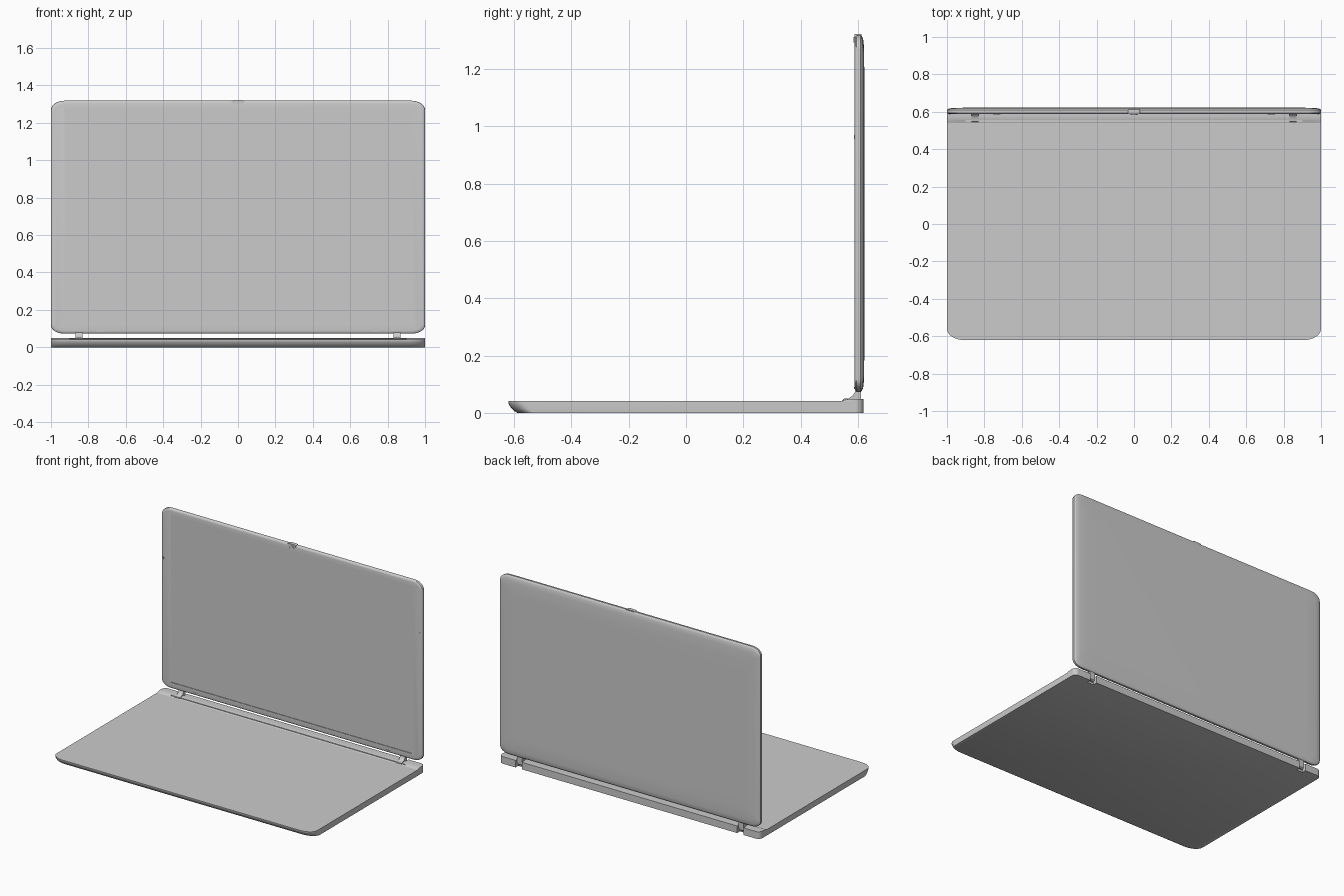
import bpy, bmesh, math

if "Cube" in bpy.data.objects:
    bpy.data.objects.remove(bpy.data.objects["Cube"])


def outline(x, lo, hi, r_lo, r_hi, n=8):
    """Rounded rectangle, separate (rx, ry) radii for low and high corners."""
    pts = []
    for sx, v, sv, (rx, ry), a0 in ((1, lo, -1, r_lo, -90), (1, hi, 1, r_hi, 0),
                                    (-1, hi, 1, r_hi, 90), (-1, lo, -1, r_lo, 180)):
        for i in range(n + 1):
            a = math.radians(a0 + 90 * i / n)
            pts.append((sx * (x - rx) + rx * math.cos(a), v - sv * ry + ry * math.sin(a)))
    return pts


def finish(name, bm, smooth=True):
    bmesh.ops.recalc_face_normals(bm, faces=bm.faces)
    me = bpy.data.meshes.new(name)
    bm.to_mesh(me)
    bm.free()
    ob = bpy.data.objects.new(name, me)
    bpy.context.collection.objects.link(ob)
    if smooth:
        bpy.ops.object.select_all(action='DESELECT')
        ob.select_set(True)
        bpy.context.view_layer.objects.active = ob
        bpy.ops.object.shade_smooth_by_angle(angle=math.radians(35))
    return ob


def loft(name, loops):
    """Skin between closed loops of 3D points and cap both ends."""
    bm = bmesh.new()
    rings = [[bm.verts.new(p) for p in lp] for lp in loops]
    for a, b in zip(rings, rings[1:]):
        for i in range(len(a)):
            j = (i + 1) % len(a)
            bm.faces.new((a[i], a[j], b[j], b[i]))
    bm.faces.new(rings[0])
    bm.faces.new(rings[-1])
    return finish(name, bm)


def box(name, x, y, z):
    bm = bmesh.new()
    bmesh.ops.create_cube(bm, size=1)
    for v in bm.verts:
        v.co = [(r[0] + r[1]) / 2 + c * (r[1] - r[0]) for c, r in zip(v.co, (x, y, z))]
    return finish(name, bm, False)


def cut(ob, *ranges):
    """Subtract a box, then discard the cutter."""
    cutter = box("cutter", *ranges)
    cutter.hide_render = True
    m = ob.modifiers.new("cut", 'BOOLEAN')
    m.operation, m.solver, m.object = 'DIFFERENCE', 'EXACT', cutter
    with bpy.context.temp_override(object=ob, active_object=ob):
        bpy.ops.object.modifier_apply(modifier=m.name)
    bpy.data.objects.remove(cutter)


# Keyboard base, front edge sweeping in towards the bottom
levels = ((0, -0.588), (0.006, -0.598), (0.016, -0.609), (0.028, -0.617), (0.036, -0.62), (0.041, -0.62))
base = loft("base", [[(x, y, z) for x, y in outline(1, f, 0.62, (0.09, 0.06), (0.03, 0.03))]
                     for z, f in levels])

# Raised strip along the back
strip = loft("rear_strip", [[(x, y, z) for x, y in outline(1, f, 0.62, (0.004, 0.004), (0.03, 0.03))]
                            for z, f in ((0.03, 0.54), (0.041, 0.54), (0.047, 0.557), (0.049, 0.575))])

# Hinge notches and vent slot
for s in (-1, 1):
    for ob in (base, strip):
        cut(ob, (s * 0.85 - 0.024, s * 0.85 + 0.024), (0.59, 0.65), (-0.05, 0.1))
cut(strip, (-0.9, 0.9), (0.546, 0.555), (0.042, 0.1))

# Lid shell: (y, inset) sections from screen side to back
sections = ((0.588, 0.014), (0.5895, 0.006), (0.594, 0.001), (0.598, 0), (0.609, 0),
            (0.614, 0.004), (0.618, 0.014), (0.621, 0.04), (0.622, 0.12))
lid = loft("lid", [[(x, y, z) for x, z in
                    outline(1 - d, 0.073 + d, 1.318 - d, (0.07, 0.045), (0.07, 0.05))]
                   for y, d in sections])
cut(lid, (-0.927, 0.927), (0.55, 0.592), (0.115, 1.275))

# Hinges
prof = [(0.545, 0.036), (0.548, 0.049), (0.568, 0.051), (0.582, 0.06), (0.59, 0.074),
        (0.593, 0.088), (0.608, 0.088), (0.611, 0.06), (0.608, 0.022), (0.6, 0.015), (0.575, 0.015)]
for s, side in ((-1, "left"), (1, "right")):
    loft("hinge_" + side, [[(s * 0.85 + dx, y, z) for y, z in prof] for dx in (-0.019, 0.019)])
    # Small bezel bumpers
    box("side_bumper_" + side, (s * 0.985 - 0.004, s * 0.985 + 0.004), (0.586, 0.592), (0.955, 0.97))
    box("bottom_bumper_" + side, (s * 0.735 - 0.02, s * 0.735 + 0.02), (0.586, 0.592), (0.083, 0.09))

# Camera tab on the top edge, with an arched lens surround
loft("camera_tab", [[(x, y, z) for x, z in outline(0.032, 1.304, 1.322, (0.006, 0.006), (0.012, 0.006))]
                    for y in (0.587, 0.612)])
arc = [(r * math.cos(math.radians(a)), 1.292 + r * math.sin(math.radians(a)))
       for r, angs in ((0.02, range(0, 181, 15)), (0.013, range(180, -1, -15))) for a in angs]
loft("camera_arch", [[(x, y, z) for x, z in arc] for y in (0.584, 0.59)])
